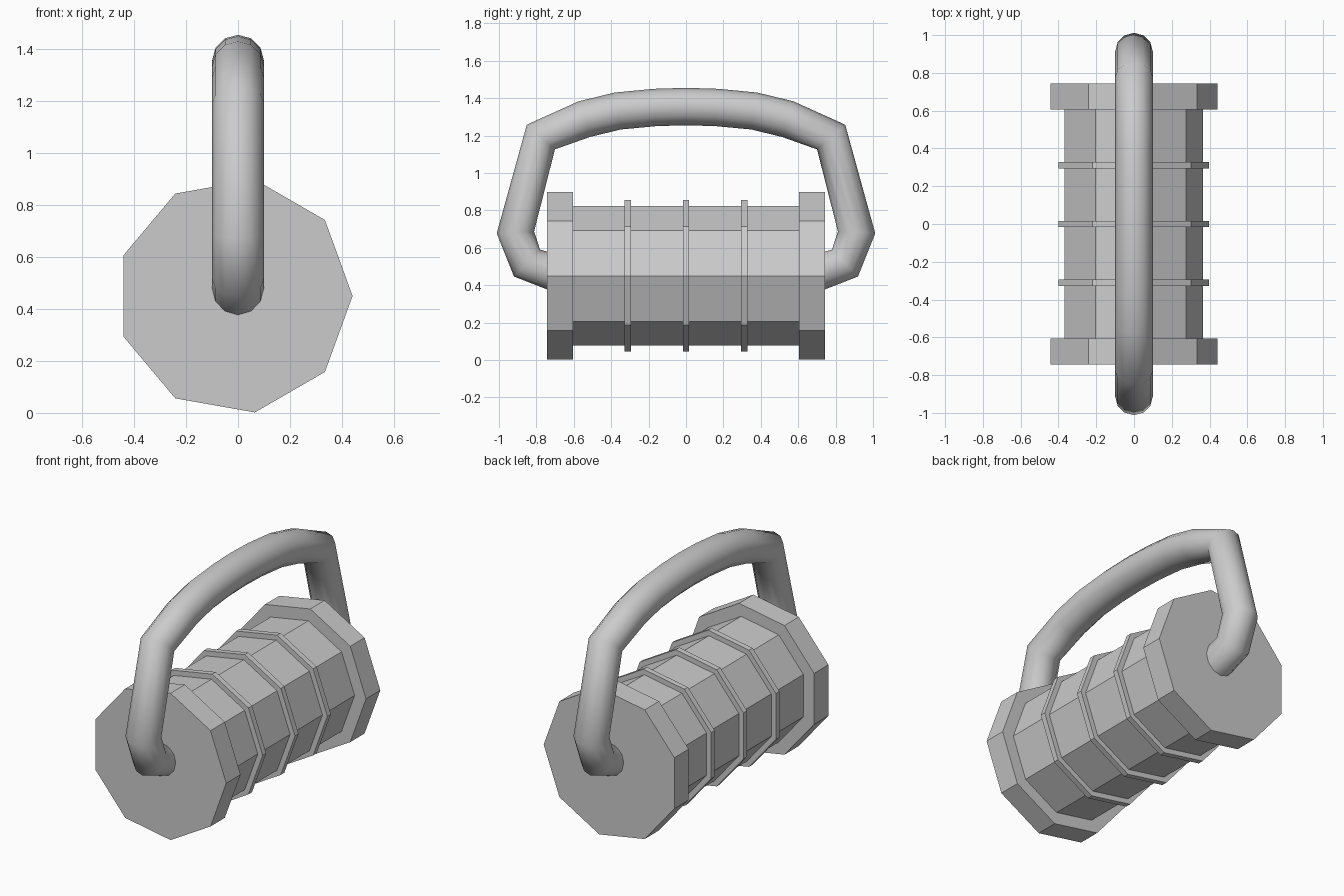
import bpy, bmesh
from math import cos, sin, pi

if "Cube" in bpy.data.objects:
    bpy.data.objects.remove(bpy.data.objects["Cube"])

CX, CZ, SIDES = -0.014, 0.45, 9

# Barrel: nine-sided stepped profile (y, radius) turned about the y axis
FLANGE, BODY, RING, HALF = 0.455, 0.378, 0.411, 0.017
profile = [(-0.743, FLANGE), (-0.605, FLANGE), (-0.605, BODY)]
for y in (-0.312, 0, 0.312):
    profile += [(y - HALF, BODY), (y - HALF, RING), (y + HALF, RING), (y + HALF, BODY)]
profile += [(0.605, BODY), (0.605, FLANGE), (0.743, FLANGE)]

bm = bmesh.new()
loops = []
for y, r in profile:
    loops.append([bm.verts.new((CX + r * cos(2 * pi * i / SIDES), y,
                                CZ + r * sin(2 * pi * i / SIDES)))
                  for i in range(SIDES)])
for a, b in zip(loops, loops[1:]):
    for i in range(SIDES):
        j = (i + 1) % SIDES
        bm.faces.new((a[i], a[j], b[j], b[i]))
bm.faces.new(loops[0])
bm.faces.new(loops[-1])
bmesh.ops.recalc_face_normals(bm, faces=bm.faces)
mesh = bpy.data.meshes.new("barrel")
bm.to_mesh(mesh)
bm.free()
bpy.context.collection.objects.link(bpy.data.objects.new("barrel", mesh))

# Handle: round tube along a path mirrored front to back
half = [(0.68, 0.46), (0.85, 0.518), (0.912, 0.682), (0.776, 1.192),
        (0.543, 1.288), (0.365, 1.331), (0.165, 1.35)]
path = [(-y, z) for y, z in half] + [(0, 1.355)] + half[::-1]
curve = bpy.data.curves.new("handle", "CURVE")
curve.dimensions = "3D"
curve.bevel_depth = 0.1
curve.bevel_resolution = 4
curve.use_fill_caps = True
spline = curve.splines.new("POLY")
spline.points.add(len(path) - 1)
for p, (y, z) in zip(spline.points, path):
    p.co = (0, y, z, 1)
spline.use_smooth = True
bpy.context.collection.objects.link(bpy.data.objects.new("handle", curve))
